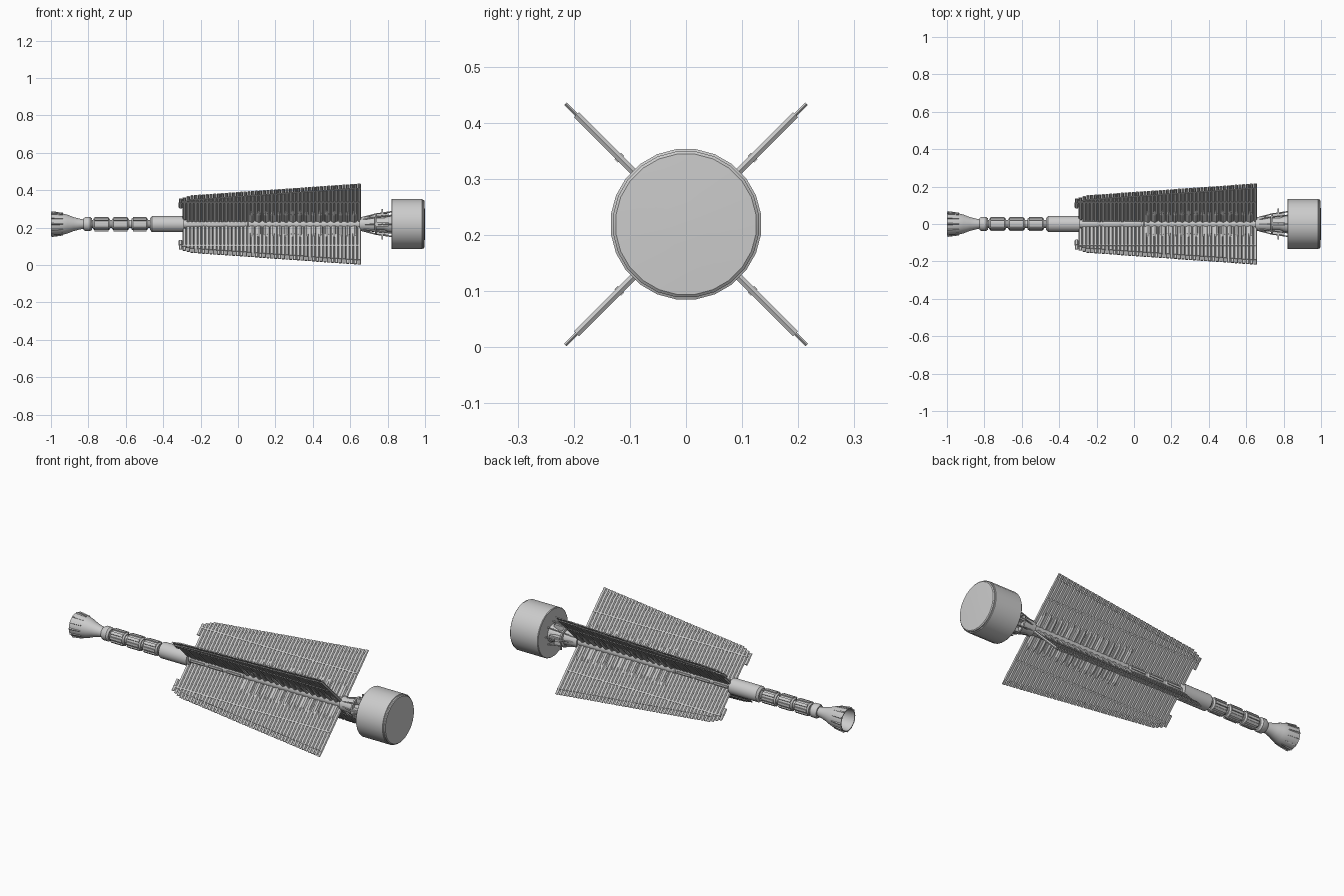
import bpy, bmesh, math
from mathutils import Matrix, Vector

if "Cube" in bpy.data.objects:
    bpy.data.objects.remove(bpy.data.objects["Cube"])

CZ = 0.219                      # height of the long axis
AXIS = Matrix.Translation((0, 0, CZ))


def finish(bm, name, smooth=False):
    bmesh.ops.recalc_face_normals(bm, faces=bm.faces)
    me = bpy.data.meshes.new(name)
    bm.to_mesh(me)
    bm.free()
    ob = bpy.data.objects.new(name, me)
    ob.matrix_world = AXIS
    bpy.context.collection.objects.link(ob)
    if smooth:
        bpy.context.view_layer.objects.active = ob
        ob.select_set(True)
        bpy.ops.object.shade_smooth_by_angle(angle=math.radians(32))
        ob.select_set(False)
    return ob


def lathe(name, profile, sides=24, smooth=True):
    """Turn an (x, radius) profile around the x axis; radius 0 closes an end."""
    bm = bmesh.new()
    rings = []
    for x, r in profile:
        n = sides if r > 0 else 1
        rings.append([bm.verts.new((x, r * math.cos(2 * math.pi * (i + .5) / sides),
                                    r * math.sin(2 * math.pi * (i + .5) / sides))) for i in range(n)])
    for a, b in zip(rings, rings[1:]):
        for i in range(sides):
            j = (i + 1) % sides
            quad = [a[i % len(a)], a[j % len(a)], b[j % len(b)], b[i % len(b)]]
            bm.faces.new(list(dict.fromkeys(quad)))
    return finish(bm, name, smooth)


def box(bm, x0, x1, y0, y1, z0, z1, turn=0):
    m = (Matrix.Rotation(turn, 4, 'X') @ Matrix.Translation(((x0 + x1) / 2, (y0 + y1) / 2, (z0 + z1) / 2))
         @ Matrix.Diagonal((x1 - x0, y1 - y0, z1 - z0, 1)))
    bmesh.ops.create_cube(bm, size=1, matrix=m)


def rod(bm, a, b, r1, r2=None, sides=6):
    a, b = Vector(a), Vector(b)
    d = b - a
    m = Matrix.Translation((a + b) / 2) @ d.to_track_quat('Z', 'Y').to_matrix().to_4x4()
    bmesh.ops.create_cone(bm, cap_ends=True, segments=sides, radius1=r1,
                          radius2=r1 if r2 is None else r2, depth=d.length, matrix=m)


def lerp(x, x0, x1, a, b):
    return a + (b - a) * (x - x0) / (x1 - x0)


def four_fold(ob):
    """Repeat an object at the four diagonals."""
    for k in range(4):
        o = ob if k == 0 else ob.copy()
        if k:
            bpy.context.collection.objects.link(o)
        o.matrix_world = AXIS @ Matrix.Rotation(math.radians(45 + 90 * k), 4, 'X')


# Front drum with shallow recessed centre
lathe("front_drum", [(.82, 0), (.82, .132), (.823, .135), (.985, .135), (.987, .131),
                     (.993, .131), (.997, .126), (1, .042), (1, 0)])

# Hollow exhaust bell
lathe("exhaust_bell", [(-.82, 0), (-.82, .024), (-.85, .03), (-.88, .038), (-.91, .05), (-.94, .058),
                       (-1, .063), (-1, .058), (-.94, .052), (-.91, .044), (-.87, .03), (-.85, 0)])
bm = bmesh.new()
for k in range(12):
    t = 2 * math.pi * k / 12
    c, s = math.cos(t), math.sin(t)
    rod(bm, (-.998, .064 * c, .064 * s), (-.935, .058 * c, .058 * s), .005, .003, 4)
finish(bm, "bell_ribs")

# Main spine, thruster housing and collars
lathe("spine", [(-.83, 0), (-.83, .022), (-.46, .022), (-.3, .022), (.05, .022), (.055, .027),
                (.66, .027), (.82, .027), (.82, 0)])
lathe("aft_housing", [(-.47, 0), (-.47, .032), (-.46, .043), (-.29, .043), (-.29, 0)])
lathe("aft_collar", [(-.825, 0), (-.825, .032), (-.815, .038), (-.79, .038), (-.78, .03), (-.78, 0)])


# Segmented modules clad with long plates
def modules(name, start, end, count, r):
    step = (end - start) / count
    bm = bmesh.new()
    for i in range(count):
        a = start + i * step + .006
        b = a + step - .012
        lathe(f"{name}_core_{i + 1}", [(a, 0), (a, r * .75), (a + .008, r * .9), (b - .008, r * .9),
                                       (b, r * .75), (b, 0)], 16)
        for k in range(8):
            box(bm, a + .008, b - .008, r * .75, r * 1.04, -r * .2, r * .2, math.pi * k / 4)
    finish(bm, name + "_plates")


modules("aft_tank", -.78, -.475, 3, .037)
modules("mid_tank", -.29, .05, 3, .028)

# Neck, docking ring and drum supports
lathe("neck", [(.65, 0), (.65, .038), (.73, .042), (.735, .034), (.78, .034), (.82, .05), (.82, 0)])
bm = bmesh.new()
for k in range(8):
    t = math.pi * k / 4
    c, s = math.cos(t), math.sin(t)
    rod(bm, (.655, .032 * c, .032 * s), (.735, .053 * c, .053 * s), .004)
    rod(bm, (.735, .053 * c, .053 * s), (.822, .066 * c, .066 * s), .004)
for k in range(4):
    t = math.pi * k / 2
    box(bm, .74, .805, .03, .056, -.012, .012, t)
    box(bm, .767, .775, .03, .082, -.004, .004, t)
finish(bm, "drum_supports")
lathe("support_ring", [(.732, .03), (.732, .056), (.74, .056), (.74, .03)], 16)

# Radiator panel: ribbed slats, thick inboard and thin at the tips
N, X0, X1 = 48, -.317, .658
pitch = (X1 - X0) / N
bm = bmesh.new()


def slat(x, r0, r1, h, w):
    sec = [(-w, 0), (-w * .6, h), (w * .6, h), (w, 0), (w * .6, -h), (-w * .6, -h)]
    a = [bm.verts.new((x + u, r0, v)) for u, v in sec]
    b = [bm.verts.new((x + u, r1, v)) for u, v in sec]
    bm.faces.new(a)
    bm.faces.new(b)
    for i in range(6):
        bm.faces.new((a[i], a[(i + 1) % 6], b[(i + 1) % 6], b[i]))


for i in range(N):
    x = X0 + pitch * (i + .5)
    top = lerp(x, -.25, .658, .215, .305) if x > -.25 else lerp(x, -.317, -.25, .186, .215)
    low = .02 if x > -.285 else lerp(x, -.317, -.285, .17, .03)
    slat(x, low, top - .028, .0065, pitch / 2)
    slat(x, top - .028, top, .003, pitch * .45)
# rail across the slats
box(bm, -.3, .65, .164, .172, -.008, .008)
four_fold(finish(bm, "radiator_panel"))

# Row of coolant pods at each panel root
bm = bmesh.new()
for i in range(16):
    x = .075 + i * .0365
    rod(bm, (x, .025, 0), (x, .078, 0), .0135, .0135, 8)
    rod(bm, (x, .078, 0), (x, .102, 0), .0135, .007, 8)
four_fold(finish(bm, "coolant_pods", True))
